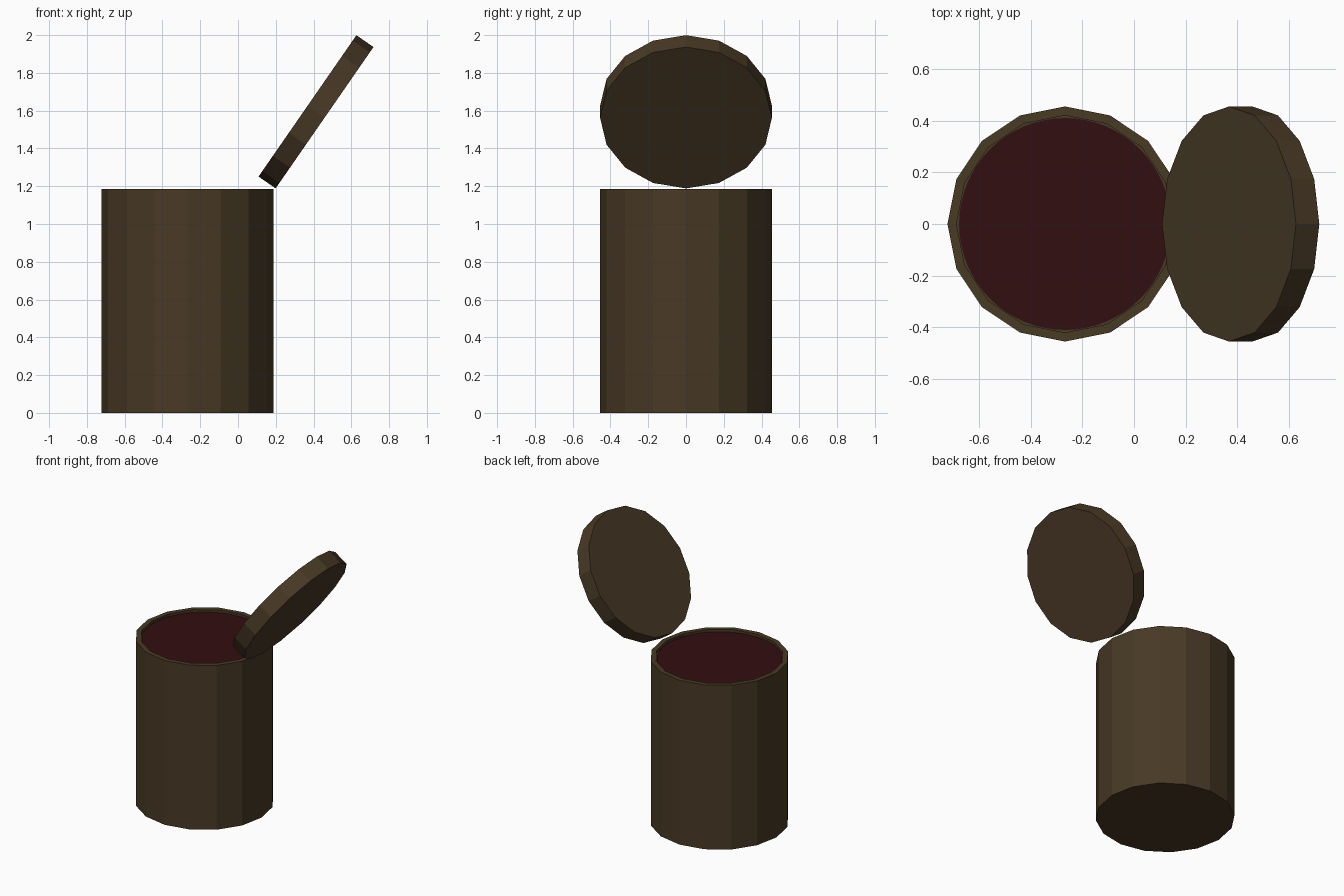
import bpy, bmesh, math
from mathutils import Matrix

if "Cube" in bpy.data.objects:
    bpy.data.objects.remove(bpy.data.objects["Cube"])

SIDES, R = 16, 0.455
BODY_X, BODY_H = -0.267, 1.185


def material(name, rgb):
    m = bpy.data.materials.new(name)
    m.diffuse_color = (*rgb, 1)
    m.use_nodes = True
    m.node_tree.nodes["Principled BSDF"].inputs["Base Color"].default_value = m.diffuse_color
    return m


def cylinder(name, mat, radius, height, sides, location, tilt=0.0, recess=None):
    """Flat-shaded cylinder centred on location, with an optional (rim, depth) recess on top."""
    bm = bmesh.new()
    turn = Matrix.Rotation(math.pi / 2, 4, 'Z')  # keep a corner on the x axis
    bmesh.ops.create_cone(bm, cap_ends=True, segments=sides, radius1=radius,
                          radius2=radius, depth=height, matrix=turn)
    if recess:
        rim, depth = recess
        top = max(bm.faces, key=lambda f: f.calc_center_median().z)
        scale = (radius - rim) / radius
        for d, s in ((0, scale), (depth, 1)):
            top = bmesh.ops.extrude_discrete_faces(bm, faces=[top])["faces"][0]
            for v in top.verts:
                v.co.x *= s
                v.co.y *= s
                v.co.z -= d
    bmesh.ops.recalc_face_normals(bm, faces=bm.faces)
    mesh = bpy.data.meshes.new(name)
    bm.to_mesh(mesh)
    bm.free()
    mesh.materials.append(mat)
    ob = bpy.data.objects.new(name, mesh)
    ob.location = location
    ob.rotation_euler = (0, tilt, 0)
    bpy.context.collection.objects.link(ob)
    return ob


brown = material("dark brown", (0.065, 0.041, 0.0185))
red = material("dark red", (0.032, 0.0044, 0.0052))

# Container with a shallow recessed top
cylinder("container_body", brown, R, BODY_H, SIDES, (BODY_X, 0, BODY_H / 2),
         recess=(0.035, 0.02))
# Round liquid surface just below the rim
cylinder("liquid_surface", red, 0.41, 0.006, 64, (BODY_X, 0, BODY_H - 0.018))
# Lid, tipped open over the right edge
cylinder("open_lid", brown, R, 0.11, SIDES, (0.413, 0, 1.594),
         tilt=-math.radians(55.3))
